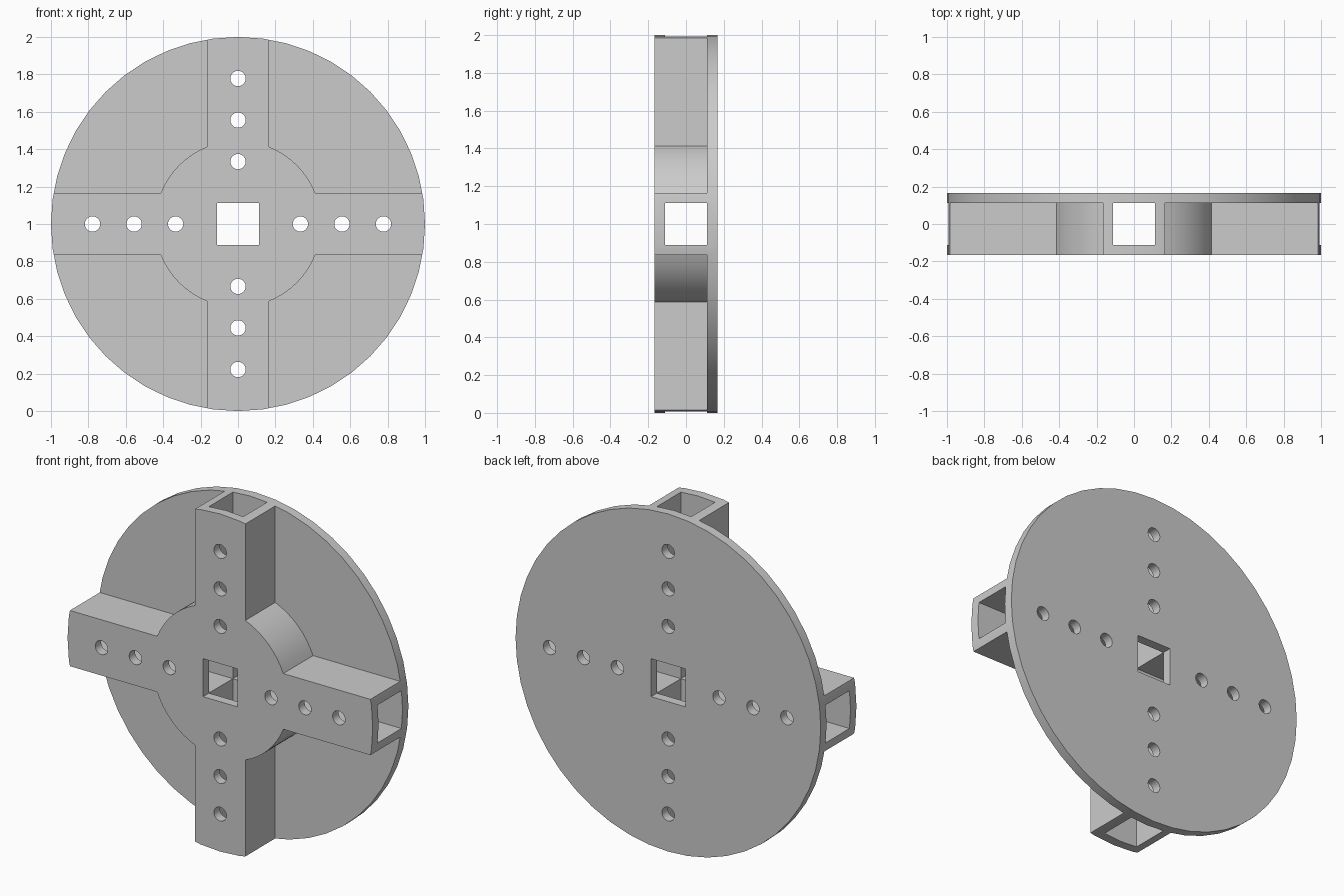
import bpy, bmesh, math
from mathutils import Vector, Matrix

default = bpy.data.objects.get("Cube")
if default:
    bpy.data.objects.remove(default, do_unlink=True)

DEPTH = 0.167    # half thickness of the whole wheel
FLOOR = 0.112    # front face of the backing disc
ARM = 0.165      # half width of an arm
TUBE = 0.112     # half width of the square channels
HUB = 0.445      # hub radius

grey = bpy.data.materials.new("plain grey")
grey.use_nodes = True
colour = (0.6, 0.6, 0.6, 1)
grey.diffuse_color = colour
grey.node_tree.nodes["Principled BSDF"].inputs["Base Color"].default_value = colour


def prism(name, outline, y0, y1):
    """Extrude an (x, z) outline along y, centred on the wheel axis."""
    bm = bmesh.new()
    face = bm.faces.new([bm.verts.new((x, y0, z + 1)) for x, z in outline])
    moved = bmesh.ops.extrude_face_region(bm, geom=[face])["geom"]
    verts = [v for v in moved if isinstance(v, bmesh.types.BMVert)]
    bmesh.ops.translate(bm, verts=verts, vec=(0, y1 - y0, 0))
    bmesh.ops.recalc_face_normals(bm, faces=bm.faces)
    mesh = bpy.data.meshes.new(name)
    bm.to_mesh(mesh)
    bm.free()
    mesh.materials.append(grey)
    obj = bpy.data.objects.new(name, mesh)
    bpy.context.collection.objects.link(obj)
    return obj


def arc(radius, start, end, steps):
    return [Vector((radius * math.cos(start + (end - start) * i / steps),
                    radius * math.sin(start + (end - start) * i / steps)))
            for i in range(steps + 1)]


def circle(radius, sides, centre=Vector((0, 0))):
    return [p + centre for p in arc(radius, 0, math.tau, sides)[:-1]]


def turned(points, quarter):
    return [Matrix.Rotation(quarter * math.pi / 2, 2) @ Vector(p) for p in points]


def cut(target, cutter):
    cutter.hide_render = True
    mod = target.modifiers.new("cut", "BOOLEAN")
    mod.operation = "DIFFERENCE"
    mod.solver = "EXACT"
    mod.object = cutter
    bpy.context.view_layer.objects.active = target
    bpy.ops.object.modifier_apply(modifier=mod.name)
    bpy.data.objects.remove(cutter, do_unlink=True)


# Solid wheel blank
wheel = prism("cross_arm_wheel", circle(1, 48), -DEPTH, DEPTH)

# Pockets between the arms leave the cross, round hub and backing disc
a = math.asin(ARM / HUB)
pocket = arc(HUB, a, math.pi / 2 - a, 8) + [(ARM, 1.2), (1.2, 1.2), (1.2, ARM)]
for q in range(4):
    cut(wheel, prism("pocket_cutter", turned(pocket, q), -0.3, FLOOR))

# Square axle hole from front to back
s = TUBE + 0.0004
cut(wheel, prism("axle_cutter", [(-s, -s), (s, -s), (s, s), (-s, s)], -0.3, 0.3))

# Crossing square channels that make the arms hollow
corner = [(1.2, -TUBE), (1.2, TUBE), (TUBE, TUBE)]
plus = [p for q in range(4) for p in turned(corner, q)]
cut(wheel, prism("channel_cutter", plus, -TUBE, TUBE))

# Three round bolt holes through each arm
for q in range(4):
    for unit in (3, 5, 7):
        centre = turned([(unit / 9, 0)], q)[0]
        cut(wheel, prism("bolt_hole_cutter", circle(0.041, 24, centre), -0.3, 0.3))

# Smooth curved walls with crisp edges
bpy.ops.object.select_all(action="DESELECT")
wheel.select_set(True)
bpy.context.view_layer.objects.active = wheel
bpy.ops.object.shade_smooth_by_angle(angle=math.radians(30))
